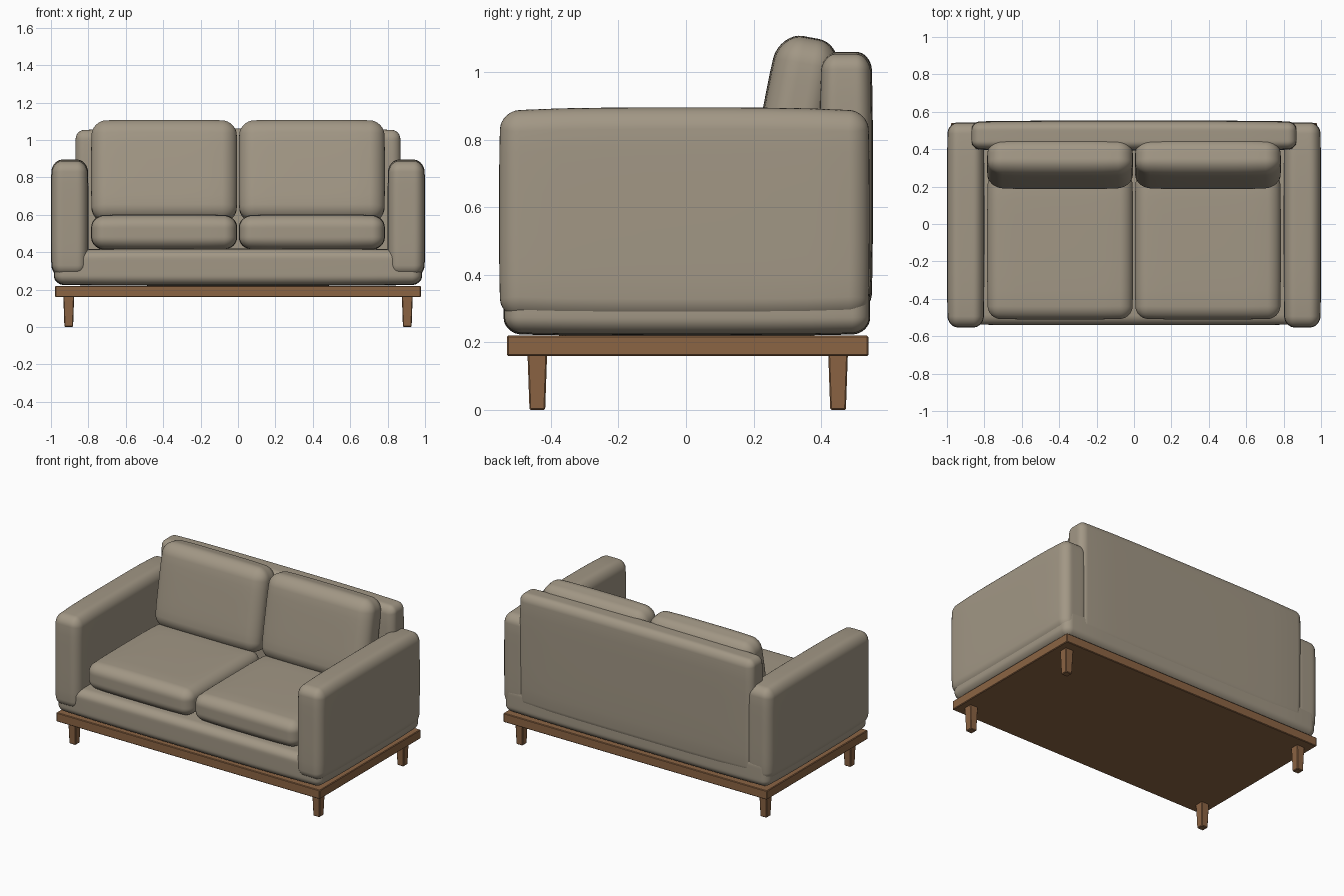
import bpy, bmesh, math
from mathutils import Vector

if "Cube" in bpy.data.objects:
    bpy.data.objects.remove(bpy.data.objects["Cube"])


def material(name, rgb):
    m = bpy.data.materials.new(name)
    m.diffuse_color = (*rgb, 1)
    m.use_nodes = True
    m.node_tree.nodes["Principled BSDF"].inputs["Base Color"].default_value = m.diffuse_color
    return m


FABRIC = material("taupe fabric", (0.36, 0.31, 0.235))
WOOD = material("brown wood", (0.26, 0.128, 0.057))


def finish(bm, name, mat, angle):
    bmesh.ops.recalc_face_normals(bm, faces=bm.faces)
    me = bpy.data.meshes.new(name)
    bm.to_mesh(me)
    bm.free()
    ob = bpy.data.objects.new(name, me)
    bpy.context.collection.objects.link(ob)
    me.materials.append(mat)
    bpy.context.view_layer.objects.active = ob
    ob.select_set(True)
    bpy.ops.object.shade_smooth_by_angle(angle=math.radians(angle))
    ob.select_set(False)
    return ob


def padded(name, lo, hi, r, puff, tilt=0):
    """Rounded upholstery block; each face is crowned by puff (per axis)."""
    lo, hi = Vector(lo), Vector(hi)
    half = (hi - lo) / 2
    n, k = 16, 4                       # grid divisions, divisions in the rounding
    bm = bmesh.new()
    bmesh.ops.create_cube(bm, size=2)
    bmesh.ops.subdivide_edges(bm, edges=bm.edges, cuts=n - 1, use_grid_fill=True)
    for v in bm.verts:
        core, d = Vector(), Vector()
        for a in range(3):
            i = round((v.co[a] + 1) * n / 2) - n // 2
            s, i = (1 if i >= 0 else -1), abs(i)
            flat = n // 2 - k
            core[a] = s * (half[a] - r) * min(i / flat, 1)
            d[a] = s * math.tan(max(i - flat, 0) / k * math.pi / 4)
        p = core + d.normalized() * r
        u = [p[a] / half[a] for a in range(3)]
        for a in range(3):
            edge = sum(u[b] ** 4 for b in range(3) if b != a) / 2
            p[a] *= 1 - puff[a] / half[a] * edge
        v.co = p
    ob = finish(bm, name, FABRIC, 50)
    ob.location = (lo + hi) / 2
    ob.rotation_euler.x = tilt
    return ob


def block(name, centre, size, taper=1.0, bevel=0.004):
    """Wooden block, narrowed towards the bottom by taper."""
    bm = bmesh.new()
    bmesh.ops.create_cube(bm, size=1)
    for v in bm.verts:
        t = taper if v.co.z < 0 else 1
        v.co = Vector((v.co.x * size[0] * t, v.co.y * size[1] * t, v.co.z * size[2]))
    bmesh.ops.bevel(bm, geom=bm.edges[:], offset=bevel, segments=1, affect='EDGES')
    ob = finish(bm, name, WOOD, 30)
    ob.location = centre
    return ob


# wooden platform and tapered legs
block("wood_platform", (0, 0.005, 0.19), (1.955, 1.07, 0.06))
for sx in (-1, 1):
    for y, label in ((-0.44, "front_leg"), (0.45, "back_leg")):
        block(label, (sx * 0.905, y, 0.0825), (0.058, 0.058, 0.165), 0.8)

# upholstered base and backrest
padded("base", (-0.985, -0.54, 0.22), (0.985, 0.545, 0.42), 0.05, (0.01, 0.006, 0.01))
padded("backrest", (-0.87, 0.393, 0.29), (0.87, 0.553, 1.06), 0.045, (0.008, 0.01, 0.015))

for s, side in ((-1, "left"), (1, "right")):
    # arm
    x0, x1 = sorted((s * 0.80, s * 1.0))
    padded(side + "_arm", (x0, -0.553, 0.265), (x1, 0.543, 0.895), 0.055, (0.008, 0.01, 0.022))
    # loose cushions
    x0, x1 = sorted((s * 0.005, s * 0.785))
    padded(side + "_seat_cushion", (x0, -0.51, 0.41), (x1, 0.28, 0.602), 0.065, (0.01, 0.01, 0.012))
    padded(side + "_back_cushion", (x0, 0.218, 0.555), (x1, 0.422, 1.107), 0.075,
           (0.012, 0.02, 0.012), tilt=-math.radians(10.5))
